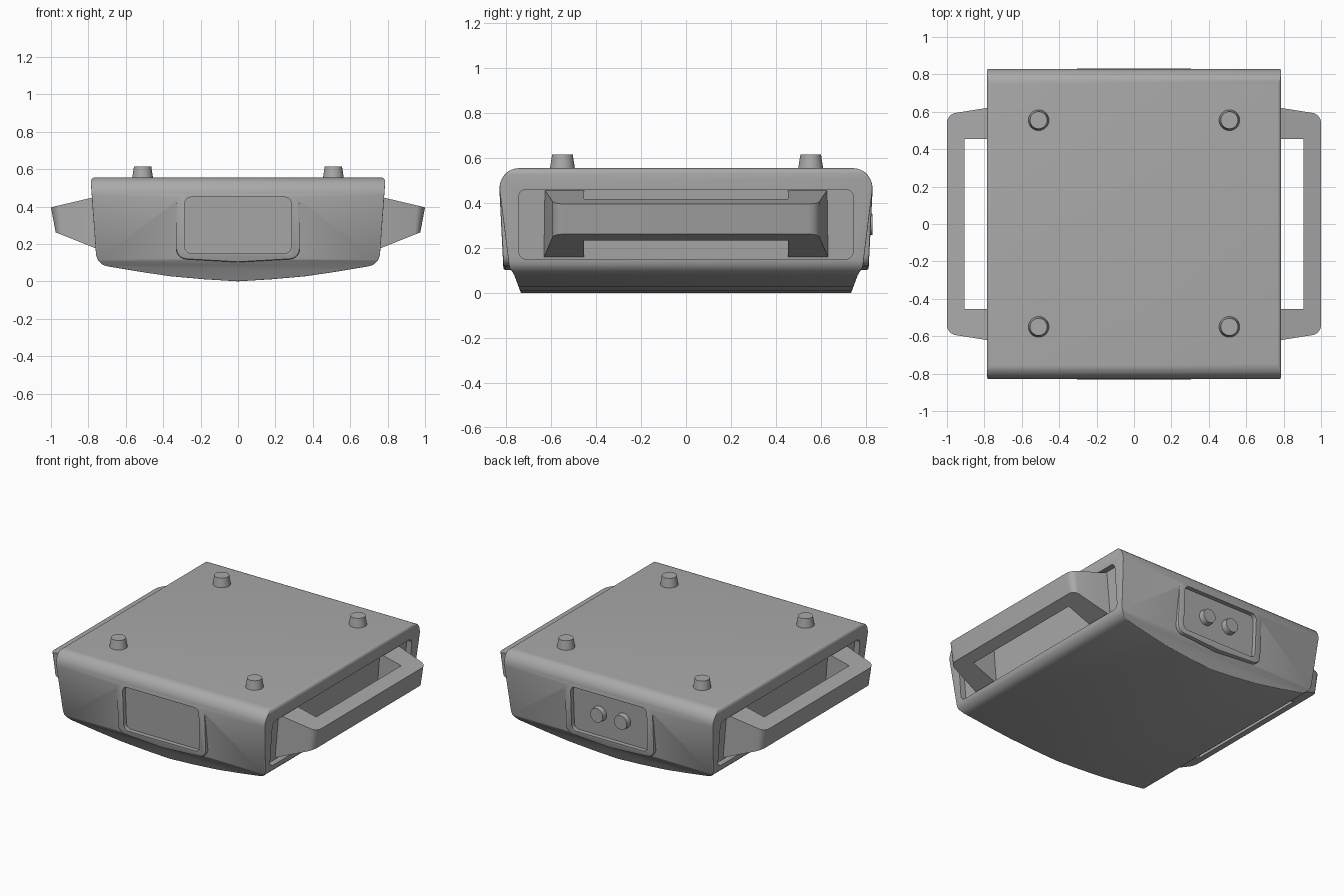
import bpy, bmesh, math

if "Cube" in bpy.data.objects:
    bpy.data.objects.remove(bpy.data.objects["Cube"], do_unlink=True)

grey = bpy.data.materials.new("matte grey")
grey.use_nodes = True
grey.diffuse_color = (0.4, 0.4, 0.4, 1)
grey.node_tree.nodes["Principled BSDF"].inputs["Base Color"].default_value = (0.4, 0.4, 0.4, 1)


def solid(name, outline, place):
    """Prism between two copies of a 2D outline; place(u, v, k) gives each 3D point."""
    bm = bmesh.new()
    ends = [[bm.verts.new(place(u, v, k)) for u, v in outline] for k in (0, 1)]
    bm.faces.new(ends[0])
    bm.faces.new(ends[1][::-1])
    n = len(outline)
    for i in range(n):
        j = (i + 1) % n
        bm.faces.new((ends[0][i], ends[1][i], ends[1][j], ends[0][j]))
    bmesh.ops.recalc_face_normals(bm, faces=bm.faces)
    mesh = bpy.data.meshes.new(name)
    bm.to_mesh(mesh)
    bm.free()
    mesh.materials.append(grey)
    ob = bpy.data.objects.new(name, mesh)
    bpy.context.collection.objects.link(ob)
    return ob


def arc(cx, cy, rx, ry, start, end, steps=6):
    angles = [math.radians(start + (end - start) * i / steps) for i in range(steps + 1)]
    return [(cx + rx * math.cos(a), cy + ry * math.sin(a)) for a in angles]


def rounded(w, low, high, r):
    """Rounded rectangle, centred across, between two heights."""
    return (arc(w - r, high - r, r, r, 90, 0) + arc(w - r, low + r, r, r, 0, -90)
            + arc(r - w, low + r, r, r, 270, 180) + arc(r - w, high - r, r, r, 180, 90))


def mirrored(half):
    return half + [(-u, v) for u, v in half[::-1] if abs(u) > 1e-6]


def activate(ob):
    bpy.ops.object.select_all(action="DESELECT")
    ob.select_set(True)
    bpy.context.view_layer.objects.active = ob


def combine(ob, tool, operation):
    mod = ob.modifiers.new("combine", "BOOLEAN")
    mod.operation, mod.object, mod.solver = operation, tool, "EXACT"
    activate(ob)
    bpy.ops.object.modifier_apply(modifier=mod.name)
    bpy.data.objects.remove(tool, do_unlink=True)


def bevel(ob, width, segments, angle):
    mod = ob.modifiers.new("soften", "BEVEL")
    mod.width, mod.segments = width, segments
    mod.limit_method, mod.angle_limit = "ANGLE", math.radians(angle)
    activate(ob)
    bpy.ops.object.modifier_apply(modifier=mod.name)


def smooth(ob, angle=35):
    activate(ob)
    bpy.ops.object.shade_smooth_by_angle(angle=math.radians(angle))


# Body: the front section crossed with the side section
front = mirrored([(0, 0), (0.18, 0.011), (0.36, 0.027), (0.53, 0.052)]
                 + arc(0.69, 0.155, 0.07, 0.075, -80, 0)
                 + [(0.787, 0.53)] + arc(0.765, 0.533, 0.022, 0.022, 15, 90, 4))
side = mirrored([(0, 0), (0.735, 0), (0.765, 0.08), (0.787, 0.115)]
                + arc(0.745, 0.465, 0.085, 0.09, -5, 90, 8))
body = solid("body", front, lambda u, v, k: (u, 2 * k - 1, v))
crossing = solid("side_section", side, lambda u, v, k: (2 * k - 1, u, v))
combine(body, crossing, "INTERSECT")
bevel(body, 0.014, 3, 40)


# Raised bezel and sunken panel on both ends
def end_depth(v):
    return 0.831 - 0.05 * (0.47 - v)


bezel_shape = rounded(0.33, 0.118, 0.47, 0.055)
bezel_shape.insert(14, (0, 0.102))
for s in (-1, 1):
    bezel = solid("bezel", bezel_shape,
                  lambda u, v, k: (u, s * (end_depth(v) if k else 0.6), v))
    bevel(bezel, 0.008, 2, 50)
    combine(body, bezel, "UNION")
    panel = solid("panel_cutter", rounded(0.285, 0.15, 0.45, 0.035),
                  lambda u, v, k: (u, s * (1 if k else end_depth(v) - 0.03), v))
    combine(body, panel, "DIFFERENCE")

# Shallow handle recesses on both sides
for s in (-1, 1):
    recess = solid("recess_cutter", rounded(0.745, 0.15, 0.46, 0.035),
                   lambda u, v, k: (s * (1 if k else 0.72 + 0.08 * (v - 0.15)), u, v))
    combine(body, recess, "DIFFERENCE")
smooth(body)

# Handles: C-shaped plan, tapering in height towards the grip
outer = [(0.70, 0.636), (0.79, 0.62)] + arc(0.945, 0.54, 0.055, 0.055, 75, 0)
half_plan = outer + [(x, -y) for x, y in outer[::-1]]
plan = half_plan + [(0.70, -0.455), (0.905, -0.455), (0.905, 0.455), (0.70, 0.455)]


def handle_point(x, y, k):
    if k:
        return x, y, 0.445 - 0.235 * (x - 0.79)
    if x > 0.91:
        x -= 0.025 * (x - 0.91) / 0.09
    return x, y, 0.18 + 0.4 * (x - 0.77)


for s, label in ((1, "left"), (-1, "right")):
    handle = solid(label + "_handle", plan, lambda u, v, k: (
        s * handle_point(u, v, k)[0], *handle_point(u, v, k)[1:]))
    smooth(handle, 30)


# Feet on top and knobs on the back panel
def peg(name, location, r1, r2, depth, tilt=0):
    bpy.ops.mesh.primitive_cone_add(vertices=32, radius1=r1, radius2=r2, depth=depth,
                                    location=location, rotation=(tilt, 0, 0))
    ob = bpy.context.object
    ob.name = name
    ob.data.materials.append(grey)
    smooth(ob)


for x in (-0.51, 0.51):
    for y in (-0.55, 0.555):
        peg("foot", (x, y, 0.58), 0.057, 0.046, 0.07)
for x in (-0.09, 0.09):
    peg("back_knob", (x, 0.805, 0.305), 0.052, 0.047, 0.05, -math.pi / 2)
